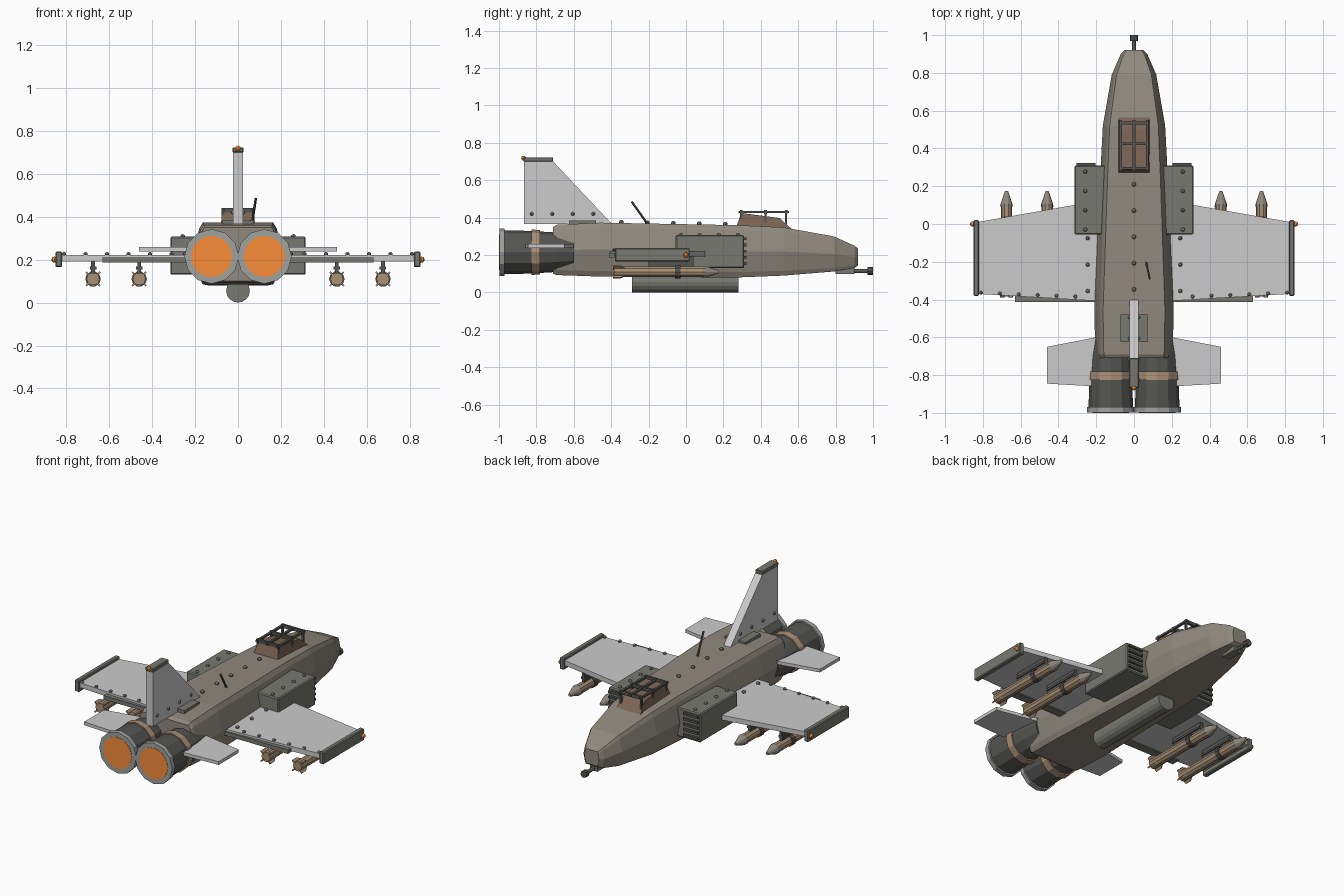
import bpy, bmesh, math
from mathutils import Vector

if "Cube" in bpy.data.objects:
    bpy.data.objects.remove(bpy.data.objects["Cube"])


def mat(name, r, g, b):
    m = bpy.data.materials.new(name)
    m.diffuse_color = (r, g, b, 1)
    m.use_nodes = True
    m.node_tree.nodes["Principled BSDF"].inputs["Base Color"].default_value = m.diffuse_color
    return m


HULL = mat("hull", .28, .25, .21)
STEEL = mat("steel", .19, .19, .17)
DARK = mat("dark_metal", .09, .09, .085)
BROWN = mat("brown", .40, .28, .18)
GLASS = mat("canopy_brown", .20, .13, .09)
ORANGE = mat("orange", .95, .27, .04)
RING = mat("ring_grey", .35, .36, .35)


def finish(name, bm, m=None, bevel=0):
    bmesh.ops.recalc_face_normals(bm, faces=bm.faces)
    me = bpy.data.meshes.new(name)
    bm.to_mesh(me)
    bm.free()
    ob = bpy.data.objects.new(name, me)
    bpy.context.collection.objects.link(ob)
    if m:
        me.materials.append(m)
    if bevel:
        b = ob.modifiers.new("bevel", 'BEVEL')
        b.width = bevel
        b.segments = 1
    return ob


def loft(name, rings, m=None, bevel=0):
    bm = bmesh.new()
    vs = [[bm.verts.new(p) for p in r] for r in rings]
    n = len(vs[0])
    for a, b in zip(vs, vs[1:]):
        for i in range(n):
            j = (i + 1) % n
            bm.faces.new((a[i], a[j], b[j], b[i]))
    bm.faces.new(vs[0])
    bm.faces.new(vs[-1])
    return finish(name, bm, m, bevel)


def box(name, x0, x1, y0, y1, z0, z1, m=None, bevel=0):
    return loft(name, [[(x0, y0, z), (x1, y0, z), (x1, y1, z), (x0, y1, z)] for z in (z0, z1)], m, bevel)


def lathe(name, x, z, stations, m=None, n=12):
    # round body along y from (y, radius) stations
    rings = []
    for y, r in stations:
        rings.append([(x + r * math.cos(2 * math.pi * i / n), y, z + r * math.sin(2 * math.pi * i / n))
                      for i in range(n)])
    return loft(name, rings, m)


def ball(name, p, r, m):
    bm = bmesh.new()
    bmesh.ops.create_uvsphere(bm, u_segments=8, v_segments=6, radius=r)
    bmesh.ops.translate(bm, verts=bm.verts, vec=p)
    return finish(name, bm, m)


def rod(name, a, b, r, m):
    a, b = Vector(a), Vector(b)
    bm = bmesh.new()
    bmesh.ops.create_cone(bm, cap_ends=True, segments=6, radius1=r, radius2=r, depth=(b - a).length)
    bm.transform((b - a).to_track_quat('Z', 'Y').to_matrix().to_4x4())
    bmesh.ops.translate(bm, verts=bm.verts, vec=(a + b) / 2)
    return finish(name, bm, m)


# fuselage: chamfered sections (y, half width, bottom, top)
rings = []
for y, w, zb, zt in [(-.71, .20, .10, .35), (-.69, .205, .093, .362), (-.46, .21, .085, .373),
                     (.27, .178, .08, .36), (.52, .165, .09, .348), (.79, .118, .112, .30),
                     (.90, .07, .13, .25), (.92, .05, .145, .235)]:
    h = zt - zb
    half = [(.78, zt), (.86, zt - .1 * h), (1, zt - .5 * h), (.86, zb + .1 * h), (.78, zb)]
    rings.append([(w * k, y, z) for k, z in half] + [(-w * k, y, z) for k, z in reversed(half)])
loft("fuselage", rings, HULL)

# belly tank
lathe("belly_tank", 0, .055, [(-.29, .055), (.28, .055)], STEEL, 16)
box("belly_tank_mount", -.05, .05, -.29, .28, .055, .1, STEEL)

# nose probe
lathe("nose_probe", 0, .115, [(.82, .011), (.975, .011)], STEEL, 8)
lathe("nose_probe_tip", 0, .115, [(.97, .021), (1.0, .021)], DARK, 8)
box("probe_bracket", -.025, .025, .80, .90, .10, .135, STEEL)

# canopy and its frame
loft("canopy", [[(-.085, .265, .34), (.085, .265, .34), (.085, .575, .33), (-.085, .575, .33)],
                [(-.07, .295, .425), (.07, .295, .425), (.07, .50, .398), (-.07, .50, .398)]], GLASS)
for x in (-.07, 0, .07):
    box("canopy_rail", x - .007, x + .007, .28, .55, .424, .436, DARK)
for y in (.295, .425, .535):
    box("canopy_crossbar", -.077, .077, y - .007, y + .007, .42, .44, DARK)
    for x in (-.07, .07):
        box("canopy_post", x - .006, x + .006, y - .006, y + .006, .36, .43, DARK)

# tail fin, cap, light, base panel
loft("tail_fin", [[(x, -.865, .365), (x, -.865, .70), (x, -.71, .70), (x, -.395, .365)] for x in (-.024, .024)])
box("fin_cap", -.026, .026, -.868, -.71, .70, .722, STEEL, .004)
ball("fin_light", (0, -.868, .718), .013, ORANGE)
box("fin_base_panel", -.072, .072, -.625, -.48, .355, .385, STEEL)

# antenna
rod("antenna", (.065, -.205, .365), (.083, -.29, .485), .006, DARK)

# spine rivets
for i in range(5):
    ball("spine_rivet", (0, .21 - .139 * i, .366 + .0025 * i), .012, STEEL)

for s in (-1, 1):
    # engine with ring, band and glowing exhaust
    ex = s * .123
    lathe("engine", ex, .215, [(-.985, .118), (-.83, .114), (-.70, .106), (-.60, .09)], DARK)
    lathe("nozzle_ring", ex, .215, [(-.998, .127), (-.97, .127)], RING)
    lathe("exhaust_glow", ex, .215, [(-1.0, .096), (-.96, .096)], ORANGE, 20)
    lathe("engine_band", ex, .215, [(-.825, .121), (-.78, .119)], BROWN)

    # wing, flap, tip rail and light
    loft("wing", [[(s * .15, .13, z), (s * .83, .01, z), (s * .83, -.37, z), (s * .15, -.41, z)]
                  for z in (.192, .222)])
    box("wing_flap", s * .18, s * .63, -.413, -.36, .186, .21, STEEL)
    box("wing_tip_rail", s * .82, s * .85, -.38, .02, .165, .238, STEEL, .005)
    ball("wing_tip_light", (s * .855, 0, .2), .014, ORANGE)
    for i in range(6):
        ball("wing_rivet", (s * (.31 + .1 * i), -.372 + .004 * max(0, i - 3) - .012 * max(0, 3 - i) / 3, .226),
             .010, STEEL)
    for y in (-.075, -.215, -.355):
        ball("root_rivet", (s * .245, y, .226), .011, STEEL)

    # tailplane
    loft("tailplane", [[(s * .15, -.59, z), (s * .46, -.65, z), (s * .46, -.845, z), (s * .15, -.863, z)]
                       for z in (.238, .258)])

    # side intake with grille and rivets
    box("intake", s * .15, s * .315, -.055, .31, .13, .307, STEEL, .006)
    for i in range(5):
        z = .148 + .033 * i
        box("intake_slat", s * .205, s * .305, .30, .324, z, z + .014, DARK)
    for i in range(4):
        ball("intake_rivet", (s * .258, .277 - .102 * i, .308), .011, STEEL)

    # fin rivets
    for i in range(4):
        ball("fin_rivet", (s * .024, -.825 + .11 * i, .42), .010, STEEL)

    # missiles on pylons
    for x in (s * .46, s * .675):
        lathe("missile_body", x, .11, [(-.385, .03), (.10, .03)], BROWN, 10)
        lathe("missile_nose", x, .11, [(.09, .033), (.105, .032), (.175, .008)], HULL, 10)
        lathe("missile_clamp", x, .11, [(-.06, .036), (-.03, .036)], DARK, 10)
        box("missile_pylon", x - .009, x + .009, -.20, .04, .13, .195, DARK)
        box("pylon_shoe", x - .015, x + .015, -.20, .04, .155, .168, DARK)
        for k in range(4):
            a = math.radians(45 + 90 * k)
            d, p = Vector((math.cos(a), 0, math.sin(a))), Vector((-math.sin(a), 0, math.cos(a))) * .004
            c = Vector((x, 0, .11))
            loft("missile_fin", [[c + d * r + p * t + Vector((0, y, 0)) for r, y in
                                  ((.02, -.39), (.046, -.39), (.046, -.35), (.02, -.31))] for t in (-1, 1)], BROWN)
